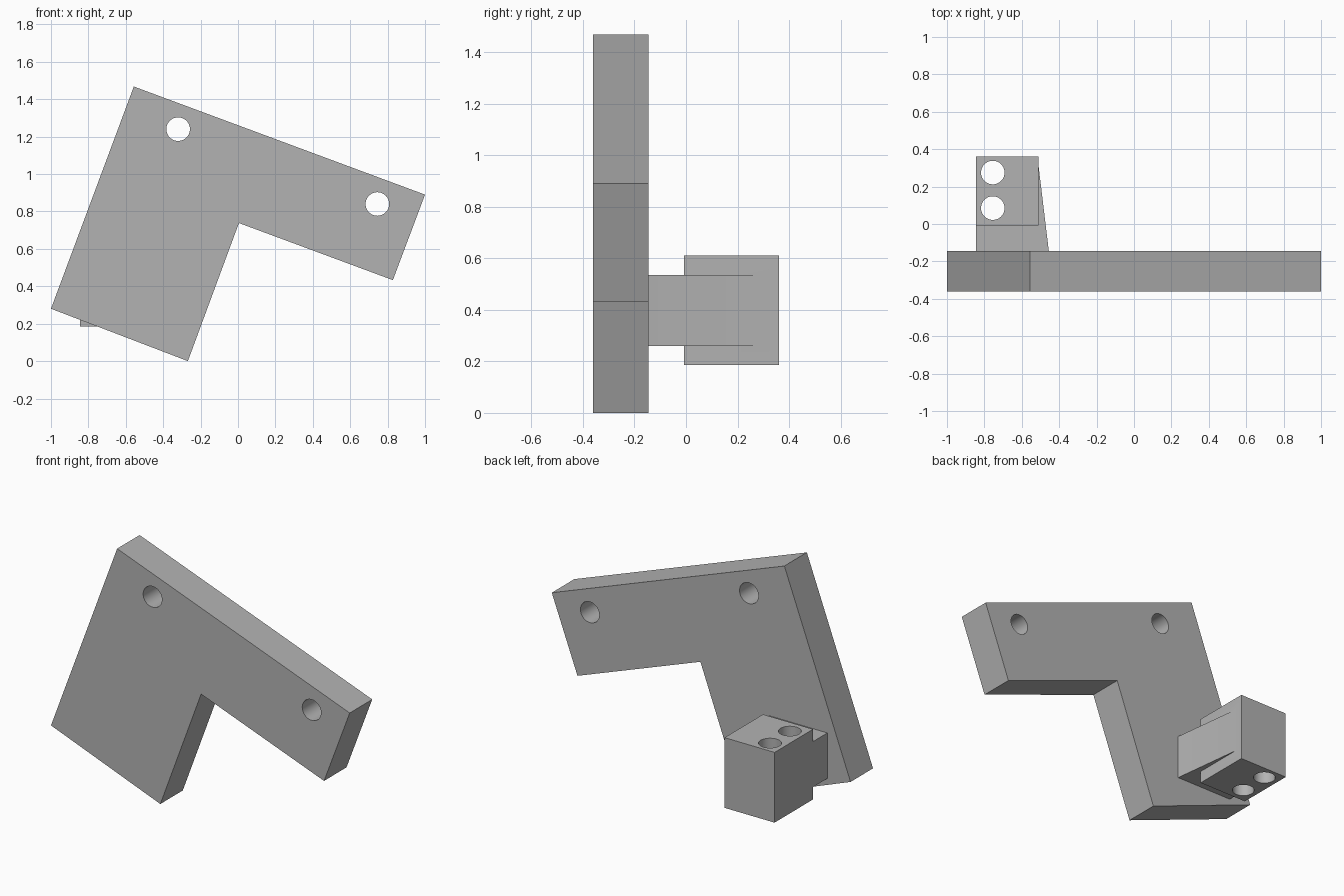
import bpy, bmesh, math
from mathutils import Matrix, Vector

default = bpy.data.objects.get("Cube")
if default:
    bpy.data.objects.remove(default, do_unlink=True)

grey = bpy.data.materials.new("plain grey")
grey.use_nodes = True
colour = (0.45, 0.45, 0.45, 1)
grey.diffuse_color = colour
grey.node_tree.nodes["Principled BSDF"].inputs["Base Color"].default_value = colour


def add_object(name, bm):
    bmesh.ops.recalc_face_normals(bm, faces=bm.faces)
    mesh = bpy.data.meshes.new(name)
    bm.to_mesh(mesh)
    bm.free()
    mesh.materials.append(grey)
    obj = bpy.data.objects.new(name, mesh)
    bpy.context.collection.objects.link(obj)
    return obj


def prism(name, corners, depth):
    """Extrude a flat outline along the depth vector."""
    bm = bmesh.new()
    face = bm.faces.new([bm.verts.new(c) for c in corners])
    top = bmesh.ops.extrude_face_region(bm, geom=[face])["geom"]
    bmesh.ops.translate(bm, vec=depth,
                        verts=[v for v in top if isinstance(v, bmesh.types.BMVert)])
    return add_object(name, bm)


def cylinder(centre, axis):
    bm = bmesh.new()
    turn = Vector((0, 0, 1)).rotation_difference(Vector(axis)).to_matrix().to_4x4()
    bmesh.ops.create_cone(bm, cap_ends=True, segments=48, radius1=0.063, radius2=0.063,
                          depth=1, matrix=Matrix.Translation(centre) @ turn)
    return add_object("hole_cutter", bm)


def combine(obj, tool, operation):
    """Apply a boolean and discard the tool object."""
    mod = obj.modifiers.new("boolean", "BOOLEAN")
    mod.object, mod.operation, mod.solver = tool, operation, "EXACT"
    bpy.context.view_layer.objects.active = obj
    bpy.ops.object.modifier_apply(modifier=mod.name)
    bpy.data.objects.remove(tool, do_unlink=True)


# Tilted L-shaped plate with two bolt holes
front, back = -0.36, -0.145
outline = [(-1, 0.28), (-0.557, 1.468), (1, 0.89), (0.828, 0.433), (0.005, 0.738), (-0.268, 0)]
plate = prism("mounting_plate", [(x, front, z) for x, z in outline], (0, back - front, 0))
for x, z in [(-0.32, 1.24), (0.745, 0.84)]:
    combine(plate, cylinder((x, -0.25, z), (0, 1, 0)), "DIFFERENCE")

# Holder block joined to the plate by a tapered neck
left, right, end = -0.845, -0.51, 0.36
block = prism("holder_block",
              [(left, -0.008, 0.185), (right, -0.008, 0.185), (right, end, 0.185), (left, end, 0.185)],
              (0, 0, 0.425))
neck = prism("neck",
             [(left, back - 0.02, 0.26), (-0.453, back - 0.02, 0.26),
              (-0.515, end - 0.01, 0.26), (left, end - 0.01, 0.26)],
             (0, 0, 0.275))
combine(block, neck, "UNION")
for y in (0.085, 0.275):
    combine(block, cylinder((-0.755, y, 0.4), (0, 0, 1)), "DIFFERENCE")

# Smooth hole walls, crisp edges elsewhere
for obj in (plate, block):
    bpy.ops.object.select_all(action="DESELECT")
    obj.select_set(True)
    bpy.context.view_layer.objects.active = obj
    bpy.ops.object.shade_smooth_by_angle(angle=math.radians(30))
